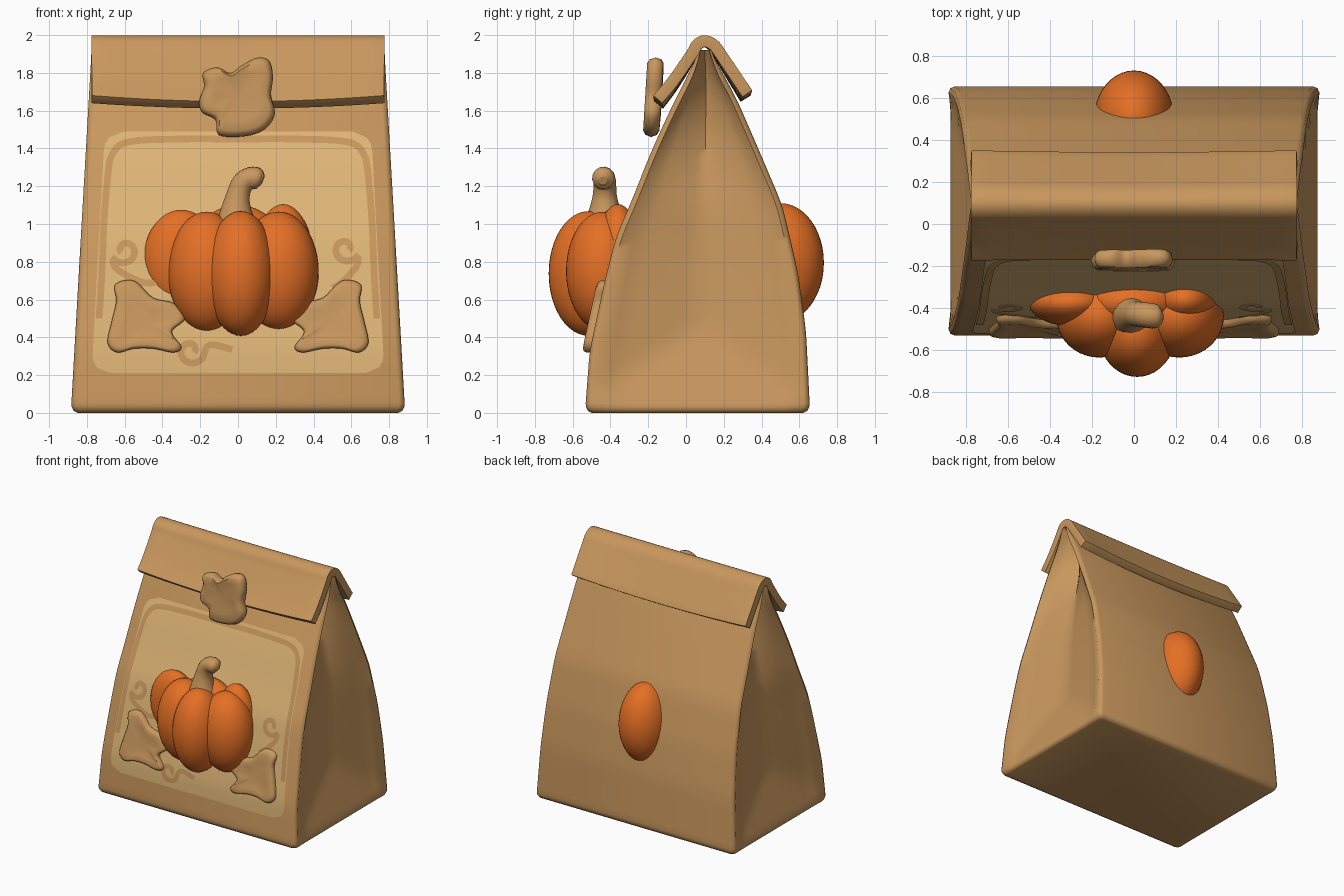
import bpy, bmesh, math
from mathutils import Vector

cube = bpy.data.objects.get("Cube")
if cube:
    bpy.data.objects.remove(cube, do_unlink=True)


def material(name, rgb):
    m = bpy.data.materials.new(name)
    m.use_nodes = True
    m.diffuse_color = (*rgb, 1)
    m.node_tree.nodes["Principled BSDF"].inputs["Base Color"].default_value = (*rgb, 1)
    return m


KRAFT = material("kraft_brown", (0.58, 0.31, 0.11))
LIGHT = material("light_tan", (0.73, 0.46, 0.18))
ORANGE = material("pumpkin_orange", (0.78, 0.16, 0.018))


def smooth_shade(ob, angle=50):
    bpy.ops.object.select_all(action='DESELECT')
    ob.select_set(True)
    bpy.context.view_layer.objects.active = ob
    bpy.ops.object.shade_smooth_by_angle(angle=math.radians(angle))


def loft(name, rings, mat, closed=True):
    """Skin equal-length rings; closed rings get end caps, open sheets face the front."""
    n = len(rings[0])
    verts = [p for r in rings for p in r]
    faces = [(a * n + i, a * n + (i + 1) % n, (a + 1) * n + (i + 1) % n, (a + 1) * n + i)
             for a in range(len(rings) - 1) for i in range(n if closed else n - 1)]
    if closed:
        faces += [tuple(range(n)), tuple(range(len(verts) - n, len(verts)))]
    me = bpy.data.meshes.new(name)
    me.from_pydata(verts, [], faces)
    bm = bmesh.new()
    bm.from_mesh(me)
    bmesh.ops.recalc_face_normals(bm, faces=bm.faces)
    bm.normal_update()
    if not closed and sum(f.normal.y for f in bm.faces) > 0:
        bmesh.ops.reverse_faces(bm, faces=bm.faces)
    bm.to_mesh(me)
    bm.free()
    me.materials.append(mat)
    ob = bpy.data.objects.new(name, me)
    bpy.context.collection.objects.link(ob)
    smooth_shade(ob)
    return ob


def spline(pts, closed=False, steps=5):
    """Catmull-Rom through the points, in any dimension."""
    n, out = len(pts), []
    for i in range(n if closed else n - 1):
        k = [(i + d) % n if closed else min(max(i + d, 0), n - 1) for d in (-1, 0, 1, 2)]
        a, b, c, d = (Vector(pts[j]) for j in k)
        for s in range(steps):
            t = s / steps
            out.append(0.5 * (2 * b + (c - a) * t + (2 * a - 5 * b + 4 * c - d) * t * t
                              + (3 * b - a - 3 * c + d) * t ** 3))
    return out if closed else out + [Vector(pts[-1])]


def lerp_table(table, z):
    for (z0, v0), (z1, v1) in zip(table, table[1:]):
        if z <= z1:
            return v0 + (v1 - v0) * max(0, (z - z0) / (z1 - z0))
    return table[-1][1]


def soft(table):
    return lambda z: sum(lerp_table(table, z + k * 0.03) for k in range(-2, 3)) / 5


# Bag shape by height
front_y = soft([(0, -.535), (.33, -.51), (.7, -.43), (.92, -.375), (1.13, -.285),
                (1.37, -.19), (1.58, -.095), (1.92, .075)])
back_y = soft([(0, .657), (.44, .635), (.76, .59), (1.1, .51), (1.44, .365), (1.68, .26), (1.92, .125)])
half_w = soft([(0, .885), (1, .828), (1.92, .775)])
fold = soft([(0, .1), (1.1, .09), (1.5, .14), (1.92, .16)])


def bag_ring(z, inset):
    f, b, w = front_y(z) + inset, back_y(z) - inset, half_w(z) - inset
    d = b - f
    r = min(.03, d * .15)
    side = [(w - r, f), (w - r * .3, f + r * .3), (w, f + r)]
    for k in range(1, 12):
        t = k / 12
        dent = min(z * .25, fold(z) * (1 - abs(2 * t - 1)) + .02)
        side.append((w - dent, f + r + (d - 2 * r) * t))
    side += [(w, b - r), (w - r * .3, b - r * .3), (w - r, b)]
    return [(x, y, z) for x, y in side] + [(-x, y, z) for x, y in reversed(side)]


levels = [(0, .035), (.01, .014), (.03, .003)] + [(.05 + 1.87 * i / 44, 0) for i in range(45)]
loft("paper_bag", [bag_ring(z, s) for z, s in levels], KRAFT)

# Folded top flap
flap_path = spline([(-.15, 1.66), (-.07, 1.755), (.03, 1.9), (.06, 1.95), (.1, 1.968),
                    (.15, 1.945), (.2, 1.875), (.325, 1.69)], steps=4)
rows = []
for i in range(17):
    x = -1 + i / 8
    sag = .03 * (1 - x * x)
    rows.append([(x * .775, p.x * (1 - sag), p.y - sag * min(1, abs(p.x - .1) * 4)) for p in flap_path])
flap = loft("top_flap", rows, KRAFT, closed=False)
solid = flap.modifiers.new("thickness", 'SOLIDIFY')
solid.thickness, solid.offset = .062, 0
bev = flap.modifiers.new("round_edges", 'BEVEL')
bev.width, bev.segments, bev.angle_limit = .024, 3, math.radians(50)


# Flat art draped on the front face
def drape(x, z, lift):
    return (x, front_y(z) - lift, z)


def ribbon(name, pts, width):
    left, right = [], []
    for i, p in enumerate(pts):
        t = (pts[min(i + 1, len(pts) - 1)] - pts[max(i - 1, 0)]).normalized()
        side = Vector((-t.y, t.x)) * width / 2
        left.append(drape(*(p + side), .008))
        right.append(drape(*(p - side), .008))
    loft(name, [left, right], KRAFT, closed=False)


panel_rows = []
for i in range(41):
    s = i / 40
    z = .21 + 1.28 * s
    edge = min(1, max(0, abs(2 * s - 1) - .85) / .15)
    hw = .775 - .07 * s - .1 * (1 - math.sqrt(1 - edge ** 2))
    panel_rows.append([drape(hw * k / 4, z, .004) for k in range(-4, 5)])
loft("light_panel", panel_rows, LIGHT, closed=False)

half = [(.735, .5), (.72, .75), (.71, 1.0), (.69, 1.25), (.665, 1.37), (.58, 1.435), (.3, 1.45)]
frame = [(-x, z) for x, z in half] + [(0, 1.45)] + [(x, z) for x, z in reversed(half)]
ribbon("panel_border", spline(frame), .036)


def curl(name, cx, cz, size, flip, tail):
    """Spiral tendril with a tail running to a leaf."""
    pts = []
    for i in range(25):
        a = -.5 + i * .26
        r = size * (.25 + .75 * i / 24)
        pts.append(Vector((cx + flip * r * math.cos(a), cz + r * math.sin(a))))
    ribbon(name, pts + spline([pts[-1], *tail])[1:], .036)


curl("right_tendril", -.6, .86, .075, -1, [(-.64, .76), (-.5, .69), (-.4, .7)])
curl("left_tendril", .57, .87, .075, 1, [(.63, .78), (.56, .7), (.5, .66)])
curl("bottom_tendril", -.25, .33, .075, 1, [(-.15, .36), (-.03, .335)])


# Relief pieces from an outline and (scale, lift) rings
def relief(name, outline, rings, place):
    pts = spline(outline, closed=True)
    c = sum(pts, Vector((0, 0))) / len(pts)
    loft(name, [[place(*(c + (p - c) * s), lift) for p in pts] for s, lift in rings], KRAFT)


leaf = [(.55, .7), (.65, .68), (.645, .59), (.67, .48), (.69, .37), (.64, .32), (.55, .34), (.45, .34),
        (.34, .32), (.3, .35), (.35, .43), (.28, .5), (.34, .58), (.45, .61)]
leaf_rings = [(1, -.01), (1, .018), (.95, .034), (.85, .04), (.6, .034), (.25, .028)]
relief("left_leaf", leaf, leaf_rings, drape)
relief("right_leaf", [(-x, z) for x, z in leaf], leaf_rings, drape)

clasp = [(-.1, 1.47), (.04, 1.465), (.14, 1.5), (.195, 1.58), (.175, 1.68), (.185, 1.78), (.165, 1.865),
         (.1, 1.88), (.02, 1.84), (-.04, 1.8), (-.11, 1.83), (-.185, 1.8), (-.18, 1.73), (-.205, 1.65),
         (-.19, 1.59), (-.12, 1.55)]
relief("leaf_clasp", clasp,
       [(.5, -.045), (.85, -.042), (.95, -.03), (1, 0), (.95, .03), (.85, .044), (.6, .04), (.25, .034)],
       lambda x, z, lift: (x, -.185 + (z - 1.46) * .06 - lift, z))


# Pumpkin lobes: centre, radii
def lobe(name, centre, radii):
    bpy.ops.mesh.primitive_uv_sphere_add(segments=40, ring_count=24, location=centre)
    ob = bpy.context.object
    ob.name = name
    for v in ob.data.vertices:
        v.co = [a * b for a, b in zip(v.co, radii)]
    ob.data.materials.append(ORANGE)
    smooth_shade(ob)


lobe("pumpkin_front_lobe", (.015, -.515, .738), (.185, .212, .33))
lobe("pumpkin_right_lobe", (-.165, -.44, .745), (.205, .195, .32))
lobe("pumpkin_left_lobe", (.215, -.44, .75), (.212, .195, .315))
lobe("pumpkin_right_rear_lobe", (-.3, -.375, .81), (.2, .11, .265))
lobe("pumpkin_left_rear_lobe", (.24, -.36, .77), (.165, .13, .335))
lobe("pumpkin_core", (0, -.37, .78), (.28, .15, .32))
lobe("pumpkin_back_lobe", (0, .5, .795), (.19, .23, .315))

# Hooked stem
curve = bpy.data.curves.new("pumpkin_stem", 'CURVE')
curve.dimensions, curve.bevel_depth, curve.bevel_resolution = '3D', 1, 5
curve.use_fill_caps = True
path = spline([(-.01, -.43, 1.0, .11), (-.01, -.43, 1.07, .085), (0, -.43, 1.15, .064), (.025, -.43, 1.215, .06),
               (.07, -.435, 1.243, .06), (.11, -.44, 1.238, .055), (.133, -.44, 1.23, .022)])
sp = curve.splines.new('POLY')
sp.points.add(len(path) - 1)
for pt, p in zip(sp.points, path):
    pt.co = (p[0], p[1], p[2], 1)
    pt.radius = p[3]
sp.use_smooth = True
curve.materials.append(KRAFT)
bpy.context.collection.objects.link(bpy.data.objects.new("pumpkin_stem", curve))
